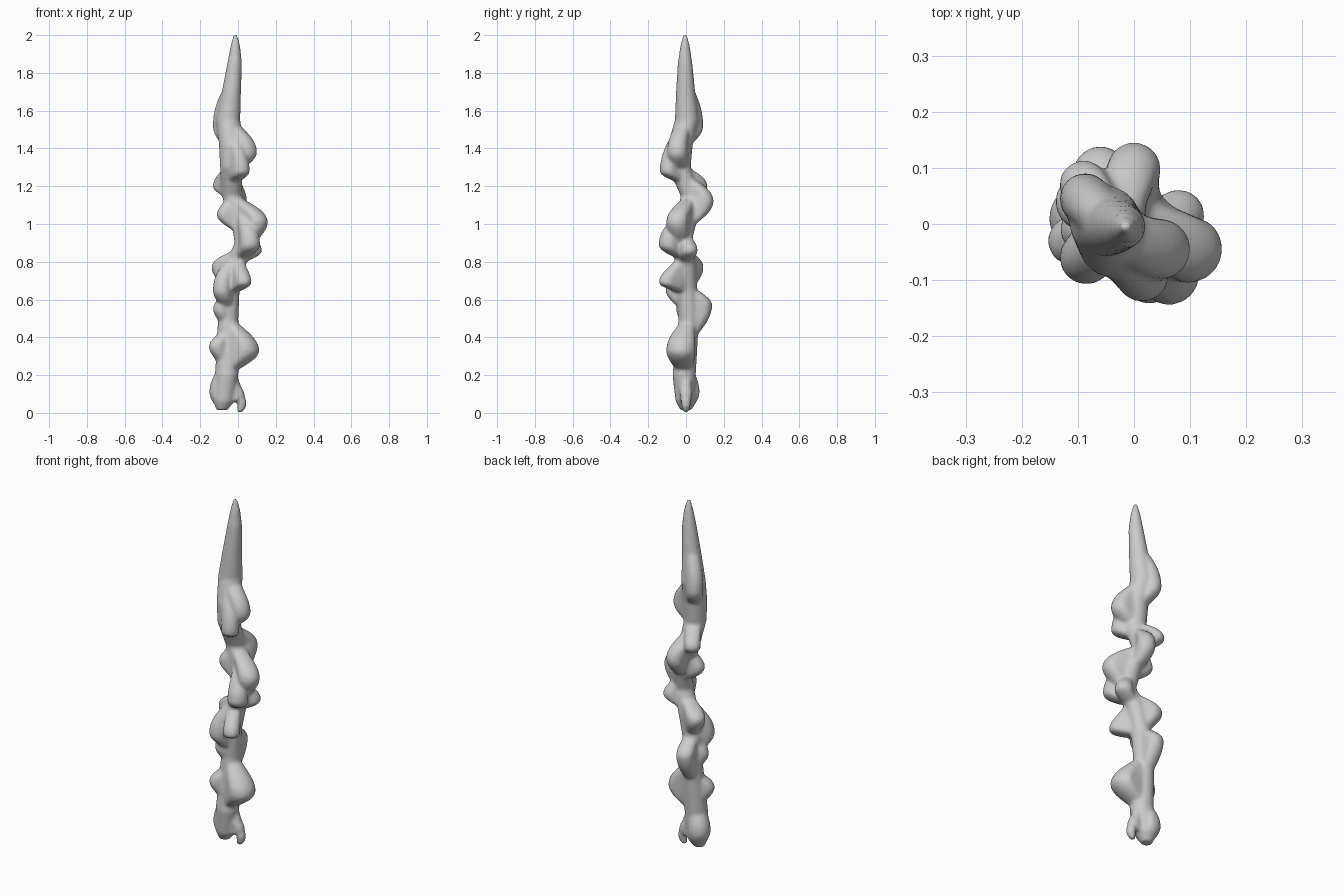
import bpy, bmesh, math

if "Cube" in bpy.data.objects:
    bpy.data.objects.remove(bpy.data.objects["Cube"])

# Wandering core of the flame: z, x, y, radius
CORE = [(0.015, -.085, 0, .03), (.06, -.075, 0, .055), (.2, -.06, -.01, .062), (.5, -.052, .015, .054),
        (.65, -.045, .005, .054), (.78, -.015, 0, .054), (.9, .035, -.025, .054),
        (1.02, .02, .005, .054), (1.15, -.033, .025, .054), (1.3, -.035, -.035, .06),
        (1.42, -.035, -.03, .066), (1.55, -.052, .005, .064), (1.7, -.035, -.002, .051),
        (1.85, -.018, -.005, .039), (1.94, -.014, -.005, .026), (2.004, -.014, -.005, .01)]

# Swelling tongues: x, y, z, radius, reach up, reach down
LOBES = [(-.087, .045, 1.52, .046, .24, .12), (.047, -.045, 1.38, .054, .17, .11),
         (.015, -.092, 1.28, .047, .23, .065), (-.09, .07, 1.2, .044, .11, .065),
         (0, .098, 1.12, .048, .14, .14), (-.07, 0, 1.05, .043, .1, .1),
         (.098, -.045, 1.01, .06, .14, .14), (.062, -.09, .89, .055, .2, .08),
         (.08, .015, .86, .047, .1, .07), (-.088, .04, .77, .053, .1, .12),
         (.028, -.1, .69, .044, .14, .06), (-.085, -.06, .65, .048, .2, .11),
         (-.06, .09, .57, .049, .1, .19), (-.09, -.01, .55, .042, .09, .09),
         (.033, -.025, .33, .08, .17, .12), (-.11, -.03, .35, .044, .09, .1),
         (-.09, .01, .11, .062, .15, .095), (.005, 0, .09, .032, .1, .045)]
SIDES = 24


def core_at(z):
    z = max(CORE[0][0], min(CORE[-1][0], z))
    for a, b in zip(CORE, CORE[1:]):
        if z <= b[0]:
            t = (z - a[0]) / (b[0] - a[0])
            return [a[i] + (b[i] - a[i]) * t for i in (1, 2, 3)]
    return list(CORE[-1][1:])


def loft(bm, rings):
    """Closed skin through rings of points."""
    loops = [[bm.verts.new(p) for p in ring] for ring in rings]
    for a, b in zip(loops, loops[1:]):
        for k in range(SIDES):
            n = (k + 1) % SIDES
            bm.faces.new((a[k], a[n], b[n], b[k]))
    bm.faces.new(loops[0][::-1])
    bm.faces.new(loops[-1])


def egg_ring(inner, outer, z, heading):
    """Flat ring: half circle at the core, half circle at the tongue."""
    pts = []
    for k in range(SIDES):
        a = 2 * math.pi * (k + .5) / SIDES - math.pi / 2
        x, y, r = outer if k < SIDES // 2 else inner
        pts.append((x + r * math.cos(a + heading), y + r * math.sin(a + heading), z))
    return pts


def tube(bm, path):
    loft(bm, [egg_ring((x, y, r), (x, y, r), z, 0) for z, x, y, r in path])


bm = bmesh.new()

# Core stem up to the pointed tip
tube(bm, CORE)

# Tongues that swell out of the core, webbed to it
for px, py, pz, pr, up, down in LOBES:
    rings = []
    hx, hy, _ = core_at(pz)
    heading = math.atan2(py - hy, px - hx)
    for i in range(-12, 13):
        t = i / 12
        w = ((math.cos(math.pi * t) + 1) / 2) ** 0.6
        z = max(.03, pz + t * (up if t > 0 else down))
        cx, cy, cr = core_at(z)
        r = cr * .6 + (pr - cr * .6) * w
        rings.append(egg_ring((cx, cy, min(r, cr * .8)),
                              (cx + (px - cx) * w, cy + (py - cy) * w, r), z + i * 1e-5, heading))
    loft(bm, rings)

# Small curled foot beside the base
tube(bm, [(.002, .008, 0, .014), (.03, .02, 0, .023), (.06, .02, 0, .026),
          (.12, -.003, 0, .028), (.2, -.035, 0, .03)])

bmesh.ops.recalc_face_normals(bm, faces=bm.faces[:])
mesh = bpy.data.meshes.new("flame")
bm.to_mesh(mesh)
bm.free()
flame = bpy.data.objects.new("flame", mesh)
bpy.context.collection.objects.link(flame)

# Fuse everything into one soft surface
remesh = flame.modifiers.new("fuse", 'REMESH')
remesh.mode = 'VOXEL'
remesh.voxel_size = 0.008
remesh.use_smooth_shade = True
soften = flame.modifiers.new("soften", 'SMOOTH')
soften.factor = 0.5
soften.iterations = 8
for p in mesh.polygons:
    p.use_smooth = True
